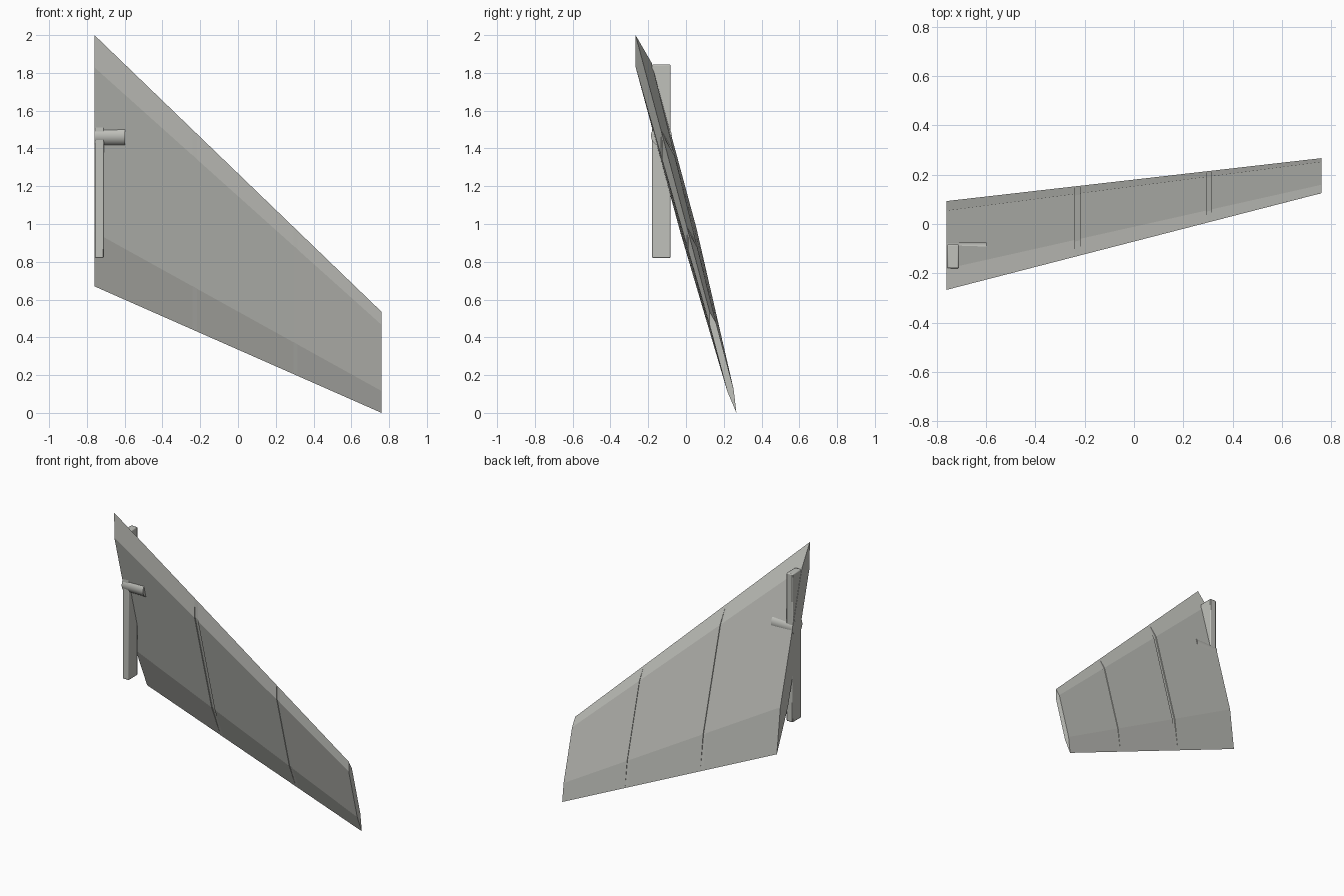
import bpy, bmesh, math
from mathutils import Vector

cube = bpy.data.objects.get("Cube")
if cube:
    bpy.data.objects.remove(cube, do_unlink=True)

grey = bpy.data.materials.new("warm light grey")
grey.use_nodes = True
colour = (0.53, 0.535, 0.50, 1)
grey.diffuse_color = colour
grey.node_tree.nodes["Principled BSDF"].inputs["Base Color"].default_value = colour


def add_object(name, bm):
    bmesh.ops.recalc_face_normals(bm, faces=bm.faces)
    mesh = bpy.data.meshes.new(name)
    bm.to_mesh(mesh)
    bm.free()
    mesh.materials.append(grey)
    obj = bpy.data.objects.new(name, mesh)
    bpy.context.collection.objects.link(obj)
    return obj


# Fin: six-sided blade section, tapered from root to tip
HALF_SPAN = 0.76
ROOT_LEAD, ROOT_TRAIL = Vector((-HALF_SPAN, -0.267, 2.0)), Vector((-HALF_SPAN, 0.093, 0.67))
TIP_LEAD, TIP_TRAIL = Vector((HALF_SPAN, 0.125, 0.535)), Vector((HALF_SPAN, 0.267, 0.0))


def section(x, thickness):
    t = (x + HALF_SPAN) / (2 * HALF_SPAN)
    lead, trail = ROOT_LEAD.lerp(TIP_LEAD, t), ROOT_TRAIL.lerp(TIP_TRAIL, t)
    chord = trail - lead
    out = Vector((0, chord.z, -chord.y)) * 0.032 * thickness
    front, rear = lead + chord * 0.12, lead + chord * 0.775
    return [lead, front + out, rear + out, trail, rear - out, front - out]


# Two shallow grooves run along the chord; they fade out at both edges
stations = [(-HALF_SPAN, 1)]
for start in (-0.24, 0.293):
    stations += [(start, 1), (start, 0.82), (start + 0.022, 0.82), (start + 0.022, 1)]
stations.append((HALF_SPAN, 1))

bm = bmesh.new()
loops = [[bm.verts.new(p) for p in section(*s)] for s in stations]
for a, b in zip(loops, loops[1:]):
    for i in range(len(a)):
        j = (i + 1) % len(a)
        bm.faces.new((a[i], a[j], b[j], b[i]))
bm.faces.new(loops[0])
bm.faces.new(loops[-1])
bmesh.ops.remove_doubles(bm, verts=bm.verts, dist=0.0001)
add_object("fin_blade", bm)

# Upright mounting bar at the root
bm = bmesh.new()
bmesh.ops.create_cube(bm, size=1)
bmesh.ops.scale(bm, vec=(0.048, 0.098, 1.025), verts=bm.verts)
bmesh.ops.translate(bm, vec=(-0.734, -0.131, 1.333), verts=bm.verts)
bar = add_object("mounting_bar", bm)
bevel = bar.modifiers.new("soft_edges", "BEVEL")
bevel.width = 0.006
bevel.segments = 2

# Pivot pin through the bar and into the blade
bm = bmesh.new()
bmesh.ops.create_cone(bm, cap_ends=True, segments=32, radius1=0.055, radius2=0.055, depth=0.163)
pin = add_object("pivot_pin", bm)
pin.rotation_euler.y = math.pi / 2
pin.location = (-0.679, -0.13, 1.468)

for obj in (bar, pin):
    bpy.ops.object.select_all(action="DESELECT")
    obj.select_set(True)
    bpy.context.view_layer.objects.active = obj
    bpy.ops.object.shade_smooth_by_angle(angle=math.radians(35))
